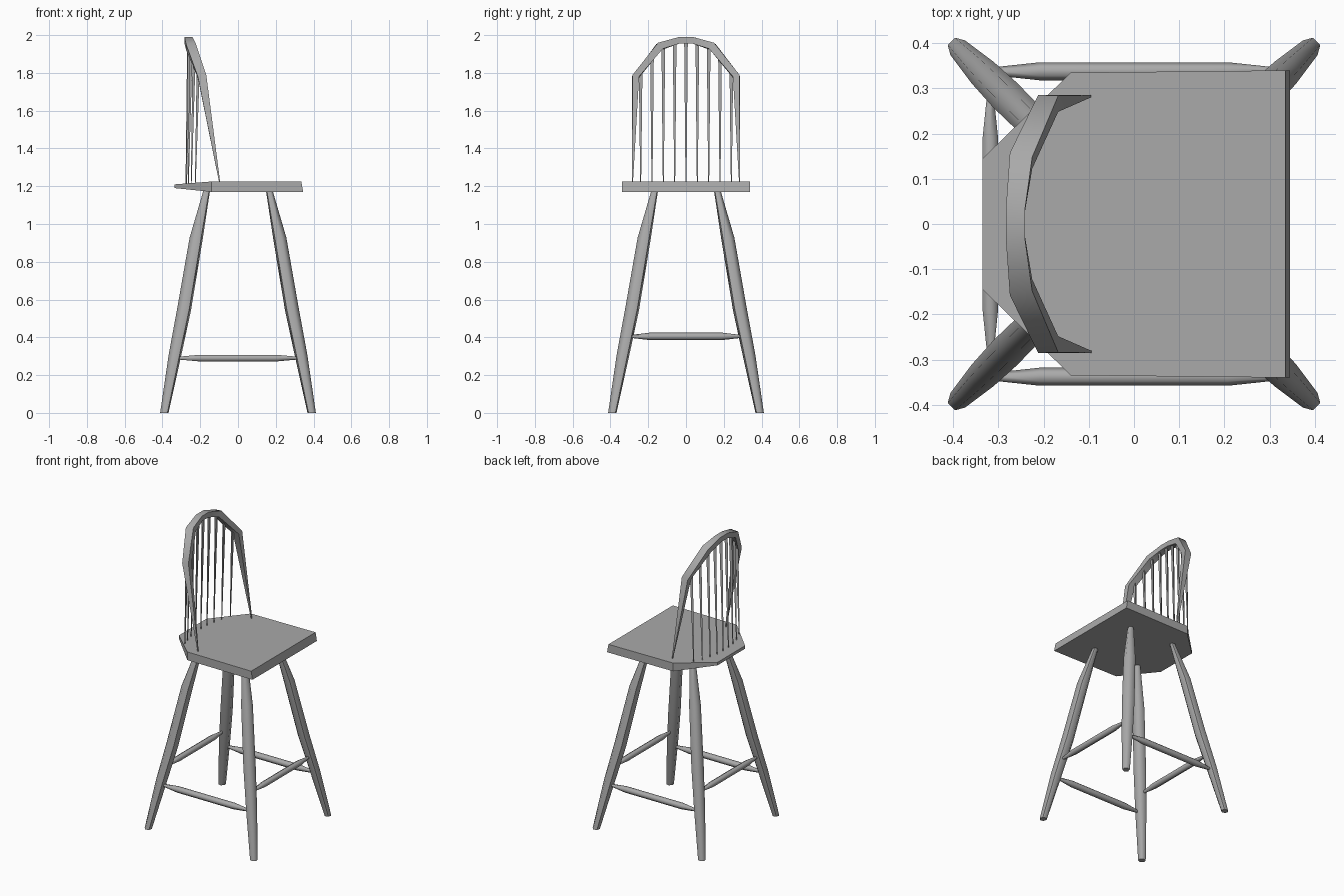
import bpy, bmesh
from math import cos, sin, pi, sqrt
from mathutils import Vector

cube = bpy.data.objects.get("Cube")
if cube:
    bpy.data.objects.remove(cube, do_unlink=True)

grey = bpy.data.materials.new("plain_grey")
grey.use_nodes = True
colour = (0.4, 0.4, 0.4, 1)
grey.diffuse_color = colour
grey.node_tree.nodes["Principled BSDF"].inputs["Base Color"].default_value = colour


def finish(name, bm, smooth=True):
    bmesh.ops.recalc_face_normals(bm, faces=bm.faces)
    mesh = bpy.data.meshes.new(name)
    bm.to_mesh(mesh)
    bm.free()
    mesh.materials.append(grey)
    obj = bpy.data.objects.new(name, mesh)
    bpy.context.collection.objects.link(obj)
    if smooth:
        bpy.ops.object.select_all(action='DESELECT')
        obj.select_set(True)
        bpy.context.view_layer.objects.active = obj
        bpy.ops.object.shade_smooth_by_angle(angle=pi / 3)
    return obj


def skin(bm, rings):
    """Join rings of equal length and cap both ends."""
    rings = [[bm.verts.new(p) for p in ring] for ring in rings]
    for a, b in zip(rings, rings[1:]):
        for i in range(len(a)):
            j = (i + 1) % len(a)
            bm.faces.new((a[i], a[j], b[j], b[i]))
    bm.faces.new(rings[0][::-1])
    bm.faces.new(rings[-1])


def rod(name, path, radii, sides=6, side_axis=(0, 1, 0), level_ends=False):
    """Sweep a polygon along a path; radii holds (across, along side_axis)."""
    path = [Vector(p) for p in path]
    rings = []
    for i, (p, (ra, rb)) in enumerate(zip(path, radii)):
        before, after = path[max(i - 1, 0)], path[min(i + 1, len(path) - 1)]
        tangent = (after - before).normalized()
        if level_ends and i in (0, len(path) - 1):
            tangent = Vector((0, 0, 1 if tangent.z > 0 else -1))
        u = Vector(side_axis).cross(tangent).normalized()
        v = tangent.cross(u)
        angles = [2 * pi * (k + 0.5) / sides for k in range(sides)]
        rings.append([p + u * ra * cos(t) + v * rb * sin(t) for t in angles])
    bm = bmesh.new()
    skin(bm, rings)
    return finish(name, bm)


# Seat slab, chamfered at the back corners and thinned toward the back
half = [(0.335, 0.34), (-0.14, 0.335), (-0.335, 0.145)]
outline = half + [(x, -y) for x, y in reversed(half)]
bottom = [(x + (0.01 if x > 0 else 0), y, 1.19 if x < -0.3 else 1.17) for x, y in outline]
top = [(x, y, 1.21 if x < -0.3 else 1.225) for x, y in outline]
bm = bmesh.new()
skin(bm, [bottom, top])
finish("seat", bm, smooth=False)

# Splayed turned legs: (offset from centre, height, radius)
leg_profile = [(0.39, 0.0, 0.023), (0.335, 0.3, 0.034), (0.285, 0.55, 0.038),
               (0.222, 0.92, 0.036), (0.165, 1.18, 0.018)]
for sx, end in ((1, "front"), (-1, "rear")):
    for sy, side in ((1, "left"), (-1, "right")):
        rod(f"{end}_leg_{side}", [(sx * d, sy * d, z) for d, z, r in leg_profile],
            [(r, r) for d, z, r in leg_profile], side_axis=(sx, -sy, 0), level_ends=True)

# Stretchers, thicker in the middle
span = [(-1, 0.008), (-0.65, 0.02), (0.65, 0.02), (1, 0.008)]
radii = [(r, r) for t, r in span]
for s, side in ((1, "left"), (-1, "right")):
    rod(f"side_stretcher_{side}", [(0.32 * t, s * 0.338, 0.29) for t, r in span], radii)
for s, end in ((1, "front"), (-1, "rear")):
    rod(f"{end}_stretcher", [(s * 0.318, 0.29 * t, 0.405) for t, r in span],
        radii, side_axis=(0, 0, 1))

# Bent hoop of the backrest, tapering to points on the seat
hoop_half = [((-0.097, -0.283, 1.22), 0.004), ((-0.19, -0.267, 1.78), 0.032),
             ((-0.25, -0.14, 1.94), 0.036), ((-0.262, -0.035, 1.973), 0.03)]
hoop = hoop_half + [((x, -y, z), r) for (x, y, z), r in reversed(hoop_half)]
rod("back_hoop", [p for p, r in hoop], [(r * 0.8, r) for p, r in hoop],
    sides=4, side_axis=(1, 0, 0))

# Thin spindles following the curve of the hoop, sharpened downward
count = 9
for i in range(count):
    y = -0.24 + 0.48 * i / (count - 1)
    bend = (y / 0.24) ** 2
    head = 1.965 - 0.15 * bend
    foot = 1.2 + 0.02 * bend
    rod(f"spindle_{i + 1}",
        [(-0.275 + 0.05 * bend, y, foot), (-0.258 + 0.05 * bend, y, head)],
        [(0.003, 0.003), (0.011, 0.011)], sides=3)
